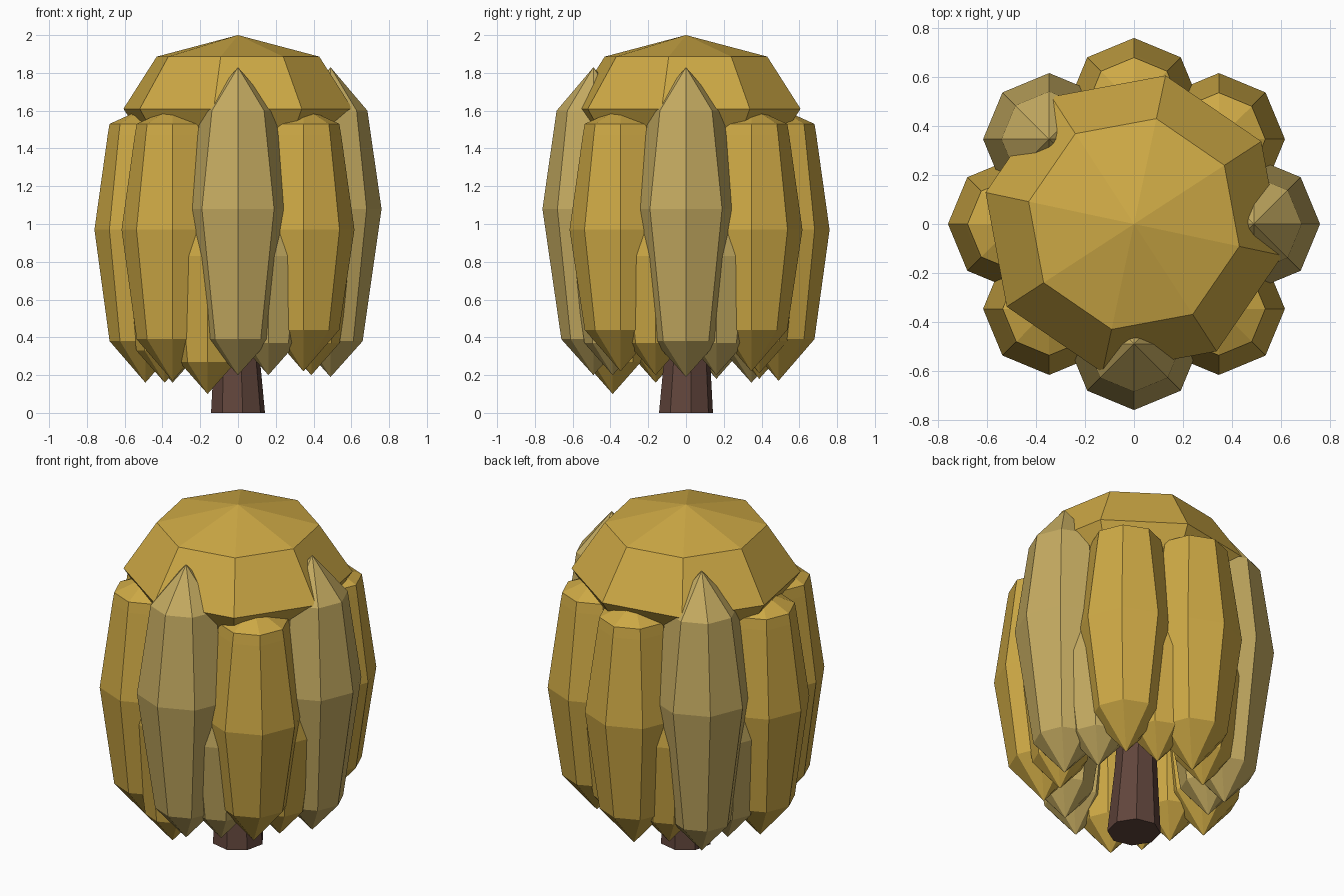
import bpy, bmesh
from math import sin, cos, pi, radians

if "Cube" in bpy.data.objects:
    bpy.data.objects.remove(bpy.data.objects["Cube"])


def material(name, rgb):
    m = bpy.data.materials.new(name)
    m.diffuse_color = (*rgb, 1)
    m.use_nodes = True
    m.node_tree.nodes["Principled BSDF"].inputs["Base Color"].default_value = m.diffuse_color
    return m


GOLD = material("gold_leaves", (0.62, 0.40, 0.06))
PALE = material("pale_leaves", (0.56, 0.41, 0.12))
BARK = material("bark", (0.12, 0.06, 0.045))


def lathe(name, profile, mat, x=0, y=0, turn=0, sides=8, lean=(0, 0)):
    """Flat-faced solid from (radius, z) pairs, radius 0 gives a point."""
    bm = bmesh.new()
    rings = []
    z0 = profile[0][1]
    for r, z in profile:
        cx, cy = x + lean[0] * (z - z0), y + lean[1] * (z - z0)
        n = 1 if r == 0 else sides
        rings.append([bm.verts.new((cx + r * cos(turn + 2 * pi * k / sides),
                                    cy + r * sin(turn + 2 * pi * k / sides), z))
                      for k in range(n)])
    for a, b in zip(rings, rings[1:]):
        for k in range(sides):
            j = (k + 1) % sides
            if len(a) == 1:
                bm.faces.new((a[0], b[j], b[k]))
            elif len(b) == 1:
                bm.faces.new((a[k], a[j], b[0]))
            else:
                bm.faces.new((a[k], a[j], b[j], b[k]))
    for end in (rings[0], rings[-1]):
        if len(end) > 1:
            bm.faces.new(end)
    bmesh.ops.recalc_face_normals(bm, faces=bm.faces)
    me = bpy.data.meshes.new(name)
    bm.to_mesh(me)
    bm.free()
    me.materials.append(mat)
    ob = bpy.data.objects.new(name, me)
    bpy.context.collection.objects.link(ob)
    return ob


# Trunk, mostly hidden in the foliage
lathe("trunk", [(0.145, 0), (0.115, 0.4), (0.08, 1.5)], BARK,
      turn=radians(10), lean=(-0.02, 0.02))

# Rounded crown on top
lathe("crown", [(0, 1.22), (0.44, 1.335), (0.62, 1.61), (0.44, 1.886), (0, 2.0)],
      GOLD, turn=radians(33))

# Outer ring of long hanging strands, every third one pale and taller
outer_tips = [0.19, 0.22, 0.17, 0.16, 0.16, 0.17, 0.20, 0.22]
for i, tip in enumerate(outer_tips):
    a = i * pi / 4
    if i % 3 == 0:
        prof = [(0, tip), (0.17, tip + 0.19), (0.27, 1.08), (0.195, 1.6), (0, 1.83)]
    else:
        prof = [(0, tip), (0.19, tip + 0.22), (0.27, 0.97), (0.2, 1.47),
                (0.19, 1.53), (0.08, 1.58), (0, 1.68)]
    lathe(f"outer_strand_{i}", prof, GOLD if i % 3 else PALE,
          0.49 * cos(a), 0.49 * sin(a))

# Inner ring of shorter strands filling the gaps
inner_tips = [0.20, 0.21, 0.18, 0.18, 0.16, 0.10, 0.20, 0.20]
for i, tip in enumerate(inner_tips):
    a = (i + 0.5) * pi / 4
    prof = [(0, tip), (0.15, tip + 0.17), (0.215, 0.83), (0.155, 1.28), (0, 1.46)]
    lathe(f"inner_strand_{i}", prof, GOLD if i % 3 else PALE,
          0.42 * cos(a), 0.42 * sin(a))
